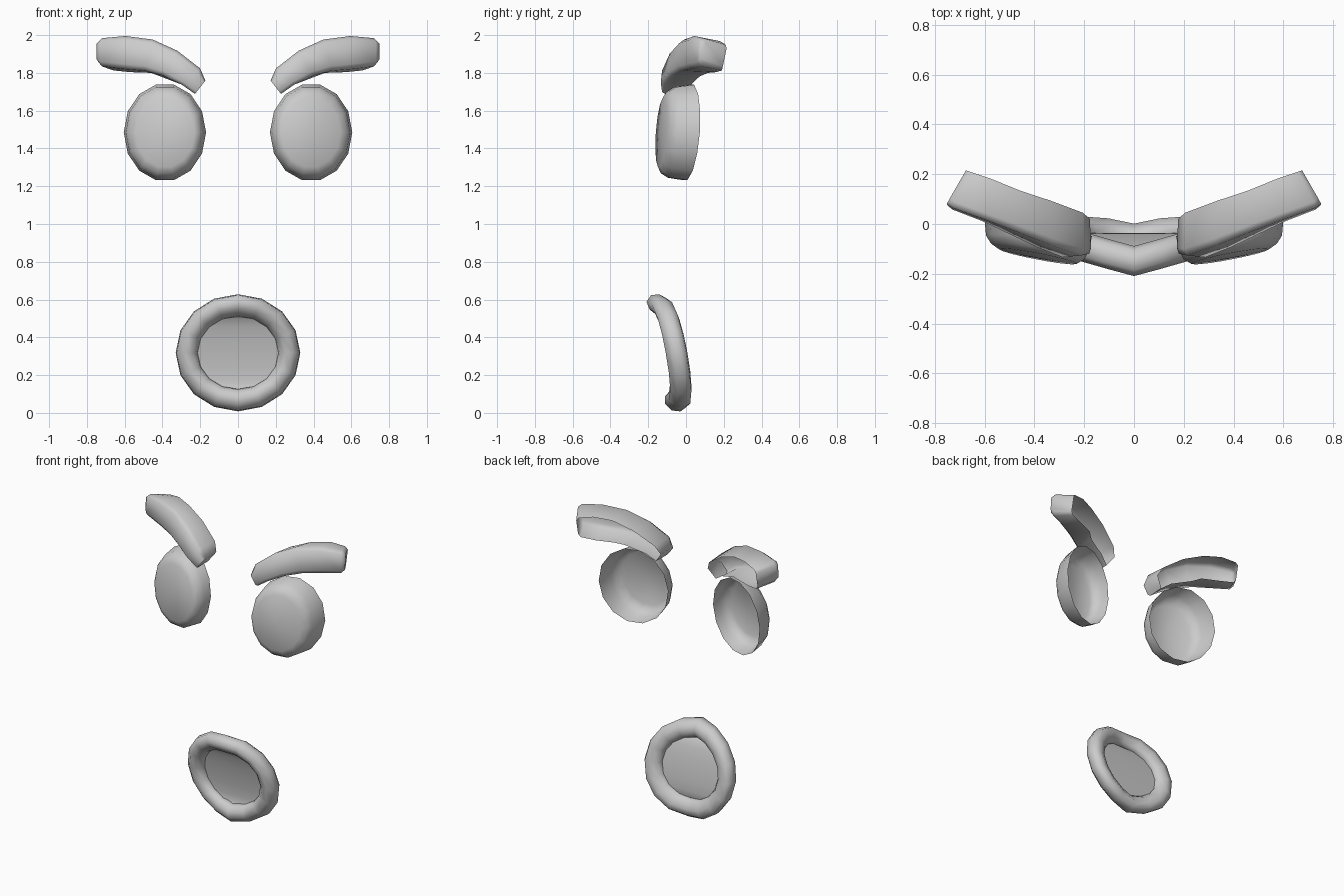
import bpy, bmesh, math
from mathutils import Vector

if "Cube" in bpy.data.objects:
    bpy.data.objects.remove(bpy.data.objects["Cube"])

grey = bpy.data.materials.new("grey")
grey.diffuse_color = (0.6, 0.6, 0.6, 1)
grey.use_nodes = True
grey.node_tree.nodes["Principled BSDF"].inputs["Base Color"].default_value = grey.diffuse_color


def finish(name, bm, angle=50):
    me = bpy.data.meshes.new(name)
    bm.to_mesh(me)
    bm.free()
    me.materials.append(grey)
    ob = bpy.data.objects.new(name, me)
    bpy.context.collection.objects.link(ob)
    bpy.ops.object.select_all(action='DESELECT')
    ob.select_set(True)
    bpy.context.view_layer.objects.active = ob
    bpy.ops.object.shade_smooth_by_angle(angle=math.radians(angle))
    return ob


def bridge(bm, a, b, closed=True):
    n = len(a)
    for i in range(n if closed else n - 1):
        j = (i + 1) % n
        bm.faces.new((a[i], a[j], b[j], b[i]))


def orient(bm, ref):
    # make shells face away from a reference point
    for f in bm.faces:
        f.normal_update()
        if f.normal.dot(f.calc_center_median() - Vector(ref)) < 0:
            f.normal_flip()


# eye rings: scale, depth, sideways slope
EYE = [(1, 0.012, 0.28), (0.95, -0.075, 0.14), (0.86, -0.11, 0.17), (0.72, -0.13, 0.19)]


def eye(side):
    # open-backed dome, turned slightly outwards
    bm = bmesh.new()
    cx, cz, n = 0.387, 1.485, 14
    rings = []
    for k, (scale, depth, slope) in enumerate(EYE):
        ring = []
        for i in range(n):
            a = 2 * math.pi * i / n
            dx, dz = 0.218 * scale * math.cos(a), 0.259 * scale * math.sin(a)
            y = depth + slope * dx + 0.07 * dz
            ring.append(bm.verts.new((side * (cx + dx), y, cz + dz)))
        rings.append(ring)
    for a, b in zip(rings, rings[1:]):
        bridge(bm, a, b)
    tip = bm.verts.new((side * cx, -0.137, cz))
    for i in range(n):
        bm.faces.new((rings[-1][i], rings[-1][(i + 1) % n], tip))
    orient(bm, (side * cx, 0.06, cz))
    finish("left_eye" if side > 0 else "right_eye", bm, 70)


# brow stations: front top x, y, z; front bottom x, z; back x, y
BROW = [(0.172, -0.118, 1.76, 0.228, 1.688, 0.175, 0.02),
        (0.20, -0.125, 1.825, 0.30, 1.738, 0.235, 0.045),
        (0.32, -0.085, 1.92, 0.40, 1.788, 0.36, 0.092),
        (0.45, -0.035, 1.98, 0.50, 1.813, 0.46, 0.135),
        (0.60, 0.02, 2.0, 0.61, 1.823, 0.57, 0.18),
        (0.73, 0.067, 1.99, 0.73, 1.838, 0.66, 0.21),
        (0.75, 0.085, 1.97, 0.75, 1.86, 0.675, 0.215)]


def brow(side):
    # arched bar with rounded front edges and an open back
    bm = bmesh.new()
    rows = []
    for k, (tx, ty, tz, bx, bz, px, py) in enumerate(BROW):
        top, bot = Vector((tx, ty, tz)), Vector((bx, ty - 0.01, bz))
        drop = 0.008 * min(k, 5)
        btop = Vector((px - (0.03 if k < 3 else 0), py, tz - drop))
        if k == 0:
            btop.x = tx + 0.005
        bbot = Vector((px + (0.05 if k < 3 else 0), py - 0.02, bz + 0.005 - 0.006 * min(k, 5)))
        pts = [btop, top.lerp(btop, 0.15), top.lerp(bot, 0.14),
               bot.lerp(top, 0.14), bot.lerp(bbot, 0.15), bbot]
        rows.append([bm.verts.new((side * p.x, p.y, p.z)) for p in pts])
    for a, b in zip(rows, rows[1:]):
        bridge(bm, a, b, closed=False)
    bm.faces.new(rows[0])
    bm.faces.new(rows[-1])
    bmesh.ops.recalc_face_normals(bm, faces=bm.faces)
    end = max(bm.faces, key=lambda f: abs(f.calc_center_median().x))
    end.normal_update()
    if end.normal.x * side < 0:
        bmesh.ops.reverse_faces(bm, faces=bm.faces[:])
    finish("left_brow" if side > 0 else "right_brow", bm, 65)


for s in (1, -1):
    eye(s)
    brow(s)


def face_curve(x, z):
    # swept-back surface the mouth follows
    return -0.095 - 0.18 * (z - 0.315) + 0.27 * abs(x) - 0.3 * x * x


# lips: ring with a rounded section, bent along the face
bm = bmesh.new()
N = 16
SECTION = [(0.06, 0.01), (0.055, -0.035), (0.02, -0.065), (-0.02, -0.056),
           (-0.05, -0.025), (-0.058, 0.01), (-0.04, 0.035), (0.0, 0.052), (0.04, 0.042)]
loops = []
for i in range(N):
    a = 2 * math.pi * i / N + math.pi / 2
    loop = []
    for dr, dy in SECTION:
        x, z = (0.27 + dr) * math.cos(a), 0.318 + (0.25 + dr) * math.sin(a)
        loop.append(bm.verts.new((x, face_curve(x, z) + dy, z)))
    loops.append(loop)
for i in range(N):
    bridge(bm, loops[i], loops[(i + 1) % N])
bmesh.ops.recalc_face_normals(bm, faces=bm.faces)
finish("lips", bm, 80)

# mouth plate: shallow curved disc filling the ring
bm = bmesh.new()
rim = []
for i in range(N):
    a = 2 * math.pi * i / N + math.pi / 2
    x, z = 0.22 * math.cos(a), 0.316 + 0.197 * math.sin(a)
    rim.append(bm.verts.new((x, face_curve(x, z), z)))
for i in range(N // 2):
    # horizontal strips joining mirrored rim points, split at the centre line
    a, b = rim[i], rim[i + 1]
    c, d = rim[-i - 1], rim[-i] if i else rim[0]
    quad = [a, b, c, d]
    quad = [v for k, v in enumerate(quad) if v not in quad[:k]]
    if len(quad) > 2:
        bm.faces.new(quad)
for f in bm.faces:
    f.normal_update()
    if f.normal.y > 0:
        f.normal_flip()
finish("mouth_plate", bm, 60)
